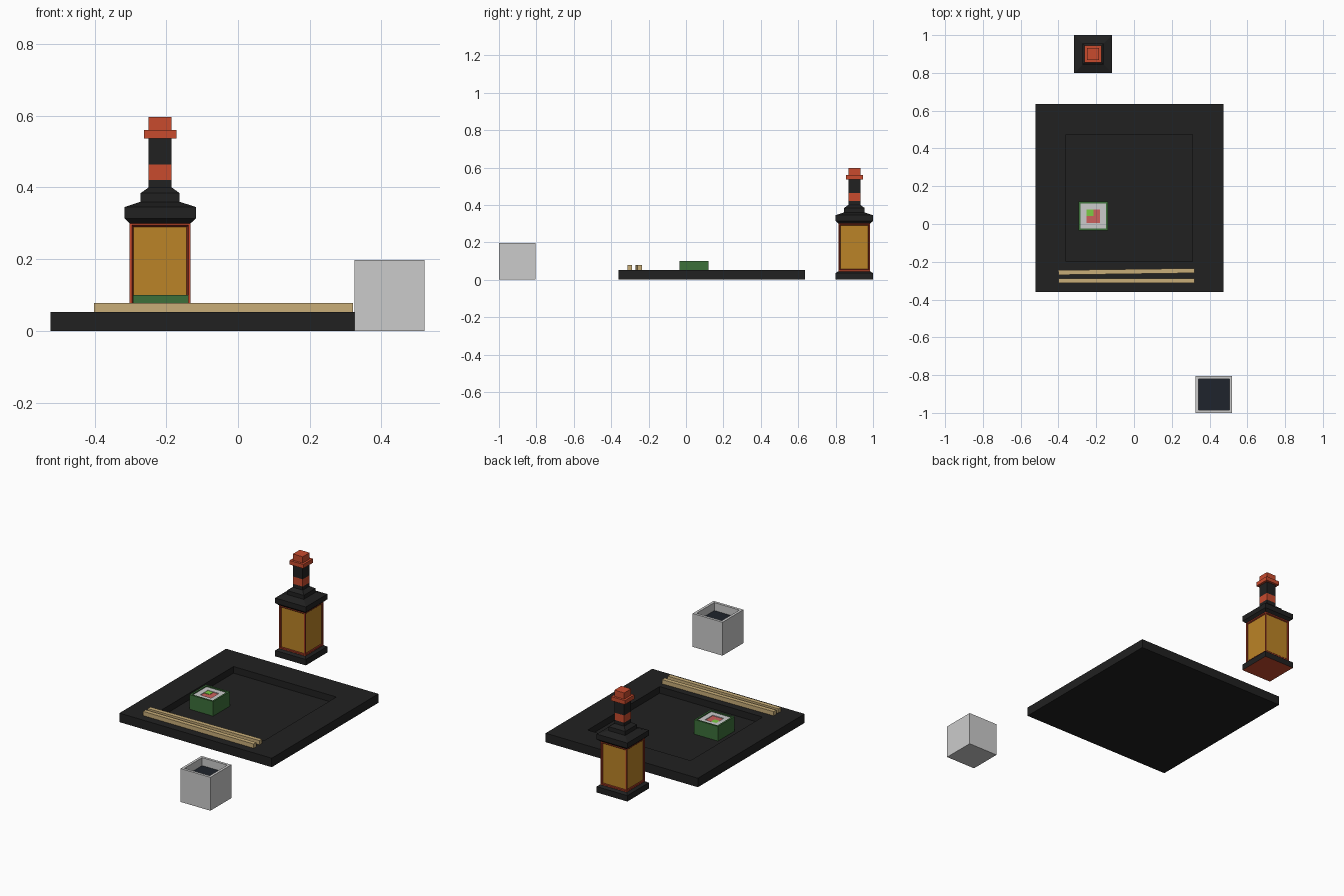
import bpy, bmesh
from math import atan2

if "Cube" in bpy.data.objects:
    bpy.data.objects.remove(bpy.data.objects["Cube"])


def mat(name, rgb):
    m = bpy.data.materials.new(name)
    m.diffuse_color = (*rgb, 1)
    m.use_nodes = True
    m.node_tree.nodes["Principled BSDF"].inputs["Base Color"].default_value = m.diffuse_color
    return m


BLACK = mat("black_lacquer", (0.015, 0.015, 0.015))
RED = mat("red", (0.58, 0.07, 0.027))
DARK_RED = mat("dark_red", (0.2, 0.02, 0.01))
AMBER = mat("amber", (0.5, 0.23, 0.02))
GREEN = mat("seaweed", (0.045, 0.16, 0.042))
WOOD = mat("wood", (0.58, 0.42, 0.19))
LIQUID = mat("dark_liquid", (0.013, 0.017, 0.025))
SALMON = mat("salmon", (0.6, 0.12, 0.11))
LIME = mat("avocado", (0.2, 0.6, 0.06))


def finish(bm, name, mats):
    me = bpy.data.meshes.new(name)
    bm.to_mesh(me)
    bm.free()
    for m in mats:
        me.materials.append(m)
    ob = bpy.data.objects.new(name, me)
    bpy.context.collection.objects.link(ob)
    return ob


def stack(name, centre, profile, mats=(), bands=None, panel=None):
    """Square rings (half width, z) joined into a closed solid.
    bands: material index per ring gap, then bottom and top caps."""
    cx, cy = centre
    bm = bmesh.new()
    rings = [[bm.verts.new((cx + sx * h, cy + sy * h, z))
              for sx, sy in ((-1, -1), (1, -1), (1, 1), (-1, 1))]
             for h, z in profile]
    bands = bands or [0] * (len(profile) + 1)
    sides = []
    for a, b, k in zip(rings, rings[1:], bands):
        for i in range(4):
            j = (i + 1) % 4
            f = bm.faces.new((a[i], a[j], b[j], b[i]))
            f.material_index = k
            sides.append(f)
    bm.faces.new(rings[0][::-1]).material_index = bands[-2]
    bm.faces.new(rings[-1]).material_index = bands[-1]
    bm.normal_update()
    # recessed panels: frame, dark bevel, coloured pane
    if panel:
        for f in sides:
            bmesh.ops.inset_individual(bm, faces=[f], thickness=panel[0])
            r = bmesh.ops.inset_individual(bm, faces=[f], thickness=panel[1], depth=-panel[2])
            for g in r["faces"]:
                g.material_index = 1
            f.material_index = 2
    return finish(bm, name, mats)


def box(name, lo, hi, m):
    bm = bmesh.new()
    bmesh.ops.create_cube(bm, size=1)
    for v in bm.verts:
        v.co = [(a + b) / 2 + c * (b - a) for a, b, c in zip(lo, hi, v.co)]
    return finish(bm, name, [m])


# Square plate with sunken centre
stack("plate", (-0.025, 0.1375),
      [(0.4975, 0), (0.4975, 0.053), (0.336, 0.053), (0.336, 0.014)], [BLACK])

# Sushi roll: seaweed wrap, rice, filling
S = (-0.215, 0.042)
stack("seaweed_wrap", S,
      [(0.0775, 0.014), (0.0775, 0.1), (0.067, 0.1), (0.067, 0.085)], [GREEN])
stack("rice", S, [(0.067, 0.08), (0.067, 0.094), (0.036, 0.094), (0.036, 0.086)])
x, y = S
box("salmon_filling", (x - 0.036, y - 0.036, 0.082), (x + 0.036, y + 0.036, 0.09), SALMON)
box("avocado_filling", (x - 0.036, y, 0.082), (x, y + 0.036, 0.092), LIME)

# Chopsticks, the rear one slightly skewed
for name, cy, skew in (("front_chopstick", -0.3, 0), ("back_chopstick", -0.252, 0.01)):
    stick = box(name, (-0.361, -0.0125, 0), (0.361, 0.0125, 0.025), WOOD)
    stick.location = (-0.04, cy, 0.053)
    stick.rotation_euler.z = atan2(skew, 0.72)

# Cup with liquid
C = (0.4225, -0.9025)
stack("cup", C, [(0.0975, 0), (0.0975, 0.197), (0.082, 0.197), (0.082, 0.02)])
stack("cup_liquid", C, [(0.082, 0.021), (0.082, 0.15)], [LIQUID])

# Sauce bottle
B = (-0.217, 0.9)
stack("bottle_base", B, [(0.1, 0), (0.1, 0.035), (0.086, 0.045)],
      [BLACK, RED], [0, 0, 1, 0])
stack("bottle_body", B, [(0.085, 0.045), (0.085, 0.301)],
      [RED, DARK_RED, AMBER], panel=(0.009, 0.007, 0.005))
stack("bottle_shoulder", B,
      [(0.085, 0.3), (0.1, 0.314), (0.1, 0.345), (0.0545, 0.36),
       (0.0545, 0.384), (0.032, 0.4)], [BLACK])
stack("bottle_neck", B,
      [(0.032, 0.4), (0.032, 0.421), (0.032, 0.464), (0.032, 0.536)],
      [BLACK, RED], [0, 1, 0, 0, 0])
stack("bottle_cap", B,
      [(0.032, 0.536), (0.045, 0.536), (0.045, 0.56), (0.032, 0.56), (0.032, 0.597)], [RED])
